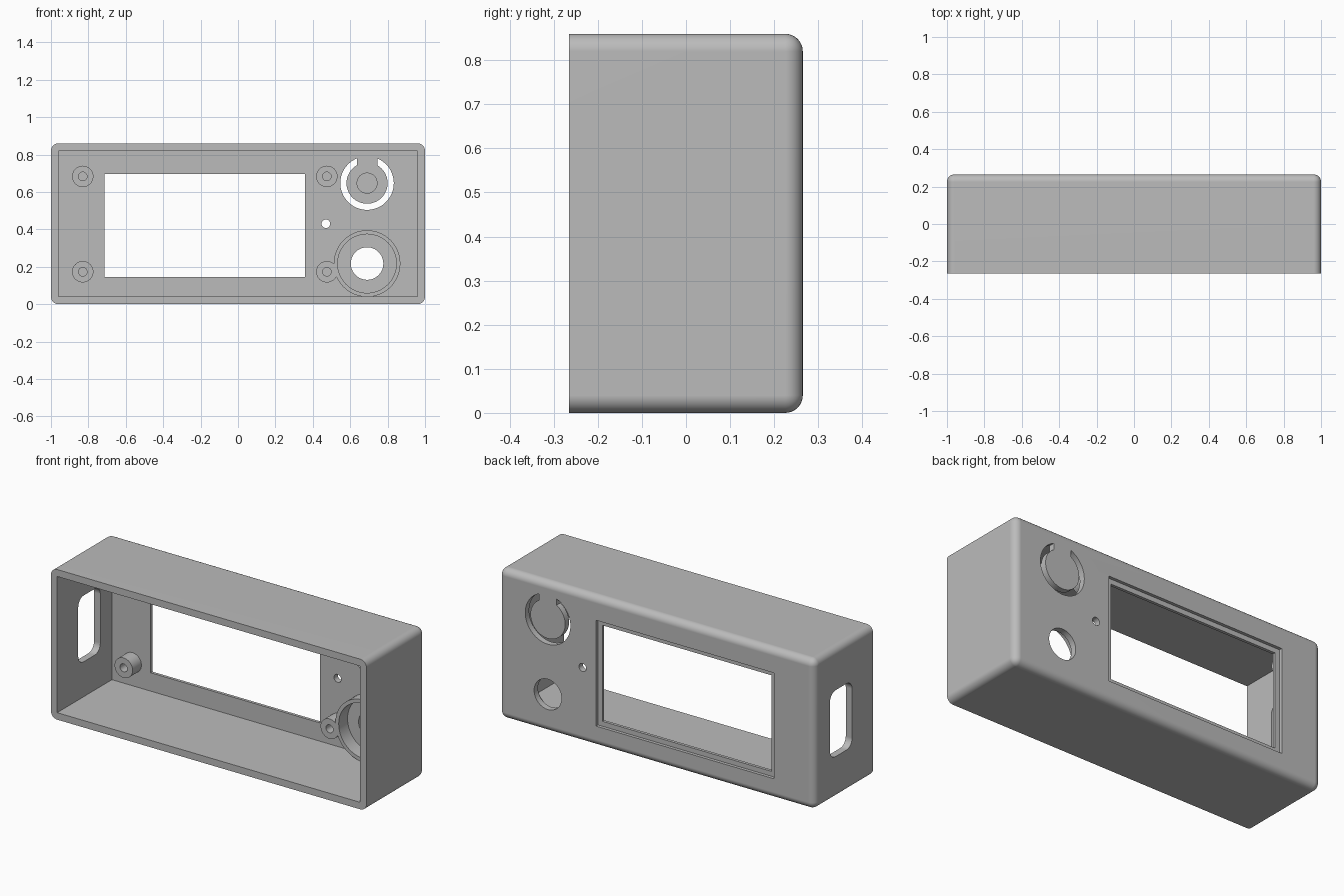
import bpy
import bmesh
from math import sin, cos, pi, asin, radians

if "Cube" in bpy.data.objects:
    bpy.data.objects.remove(bpy.data.objects["Cube"], do_unlink=True)

WIDTH, DEPTH, HEIGHT = 2.0, 0.53, 0.86
WALL, ROUND = 0.04, 0.04
FRONT, BACK = -DEPTH / 2, DEPTH / 2
PANEL = 0.23            # inner face of the back panel
POST = 0.15             # front end of the posts
MID_Z = HEIGHT / 2

grey = bpy.data.materials.new("plain grey")
grey.use_nodes = True
grey.diffuse_color = (0.5, 0.5, 0.5, 1)
grey.node_tree.nodes["Principled BSDF"].inputs["Base Color"].default_value = (0.5, 0.5, 0.5, 1)


def make_object(name, bm):
    bmesh.ops.recalc_face_normals(bm, faces=bm.faces)
    mesh = bpy.data.meshes.new(name)
    bm.to_mesh(mesh)
    bm.free()
    mesh.materials.append(grey)
    obj = bpy.data.objects.new(name, mesh)
    bpy.context.collection.objects.link(obj)
    return obj


def prism(name, outline, start, end, axis="y"):
    """Extrude an outline of (across, z) points along y or x."""
    bm = bmesh.new()

    def place(a, z, d):
        return (a, d, z) if axis == "y" else (d, a, z)

    near = [bm.verts.new(place(a, z, start)) for a, z in outline]
    far = [bm.verts.new(place(a, z, end)) for a, z in outline]
    bm.faces.new(near)
    bm.faces.new(far)
    for i in range(len(near)):
        j = (i + 1) % len(near)
        bm.faces.new((near[i], near[j], far[j], far[i]))
    return make_object(name, bm)


def arc(ca, cz, r, a0, a1, n):
    return [(ca + r * cos(a0 + (a1 - a0) * i / n), cz + r * sin(a0 + (a1 - a0) * i / n))
            for i in range(n + 1)]


def circle(ca, cz, r, n=48):
    return arc(ca, cz, r, 0, 2 * pi, n)[:-1]


def rect(a0, a1, z0, z1):
    return [(a0, z0), (a1, z0), (a1, z1), (a0, z1)]


def rounded_rect(a0, a1, z0, z1, r):
    corners = [(a1 - r, z1 - r), (a0 + r, z1 - r), (a0 + r, z0 + r), (a1 - r, z0 + r)]
    return [p for k, (a, z) in enumerate(corners)
            for p in arc(a, z, r, k * pi / 2, (k + 1) * pi / 2, 8)]


def combine(target, tool, operation):
    mod = target.modifiers.new("combine", "BOOLEAN")
    mod.operation, mod.solver, mod.object = operation, "EXACT", tool
    bpy.context.view_layer.objects.active = target
    bpy.ops.object.modifier_apply(modifier=mod.name)
    bpy.data.objects.remove(tool, do_unlink=True)


def cut(name, outline, start, end, axis="y"):
    combine(case, prism(name, outline, start, end, axis), "DIFFERENCE")


def add(name, outline, start, end):
    combine(case, prism(name, outline, start, end), "UNION")


# Outer block: every edge rounded except around the open front
bm = bmesh.new()
bmesh.ops.create_cube(bm, size=1)
for v in bm.verts:
    v.co = (v.co.x * WIDTH, v.co.y * DEPTH, v.co.z * HEIGHT + MID_Z)
edges = [e for e in bm.edges if any(v.co.y > 0 for v in e.verts)]
bmesh.ops.bevel(bm, geom=edges, offset=ROUND, segments=8, profile=0.5, affect="EDGES")
case = make_object("case_shell", bm)

# Hollow interior
cut("cavity", rect(-1 + WALL, 1 - WALL, WALL, HEIGHT - WALL), FRONT - 0.1, PANEL)

# Display window with a shallow step on the outside
left, right, low, high, step = -0.715, 0.357, 0.145, 0.695, 0.028
cut("window", rect(left, right, low, high), 0.1, 0.4)
cut("window_step", rect(left - step, right + step, low - step, high + step), BACK - 0.018, 0.4)

# Collar round the knob hole, and the four screw posts
knob = (0.69, 0.217)
posts = [(x, z) for x in (-0.83, 0.475) for z in (0.173, 0.683)]
add("knob_collar", circle(*knob, 0.178, 64), POST, PANEL + 0.015)
for p in posts:
    add("screw_post", circle(*p, 0.057), POST, PANEL + 0.015)
cut("collar_bore", circle(*knob, 0.157, 64), 0.0, PANEL)
cut("knob_hole", circle(*knob, 0.087), 0.0, 0.4)
for p in posts:
    cut("screw_hole", circle(*p, 0.023, 24), 0.0, PANEL - 0.01)

# Push button: a disc freed by a C-shaped gap, with a plunger inside
bx, bz, outer, inner, tab = 0.69, 0.647, 0.143, 0.11, 0.055
a, b = asin(tab / outer), asin(tab / inner)
gap = (arc(bx, bz, outer, pi / 2 + a, 2.5 * pi - a, 56)
       + arc(bx, bz, inner, 2.5 * pi - b, pi / 2 + b, 56))
cut("button_gap", gap, 0.1, 0.4)
add("button_plunger", circle(bx, bz, 0.056), POST, PANEL + 0.015)

# Indicator hole in the panel and cable slot in the side
cut("indicator_hole", circle(0.47, MID_Z, 0.023, 24), 0.1, 0.4)
cut("cable_slot", rounded_rect(-0.075, 0.125, 0.24, 0.62, 0.05), -1.2, -0.9, "x")

# Smooth rounded surfaces, crisp edges
bpy.ops.object.select_all(action="DESELECT")
case.select_set(True)
bpy.context.view_layer.objects.active = case
bpy.ops.object.shade_smooth_by_angle(angle=radians(30))
normals = case.modifiers.new("even_normals", "WEIGHTED_NORMAL")
normals.keep_sharp = True
